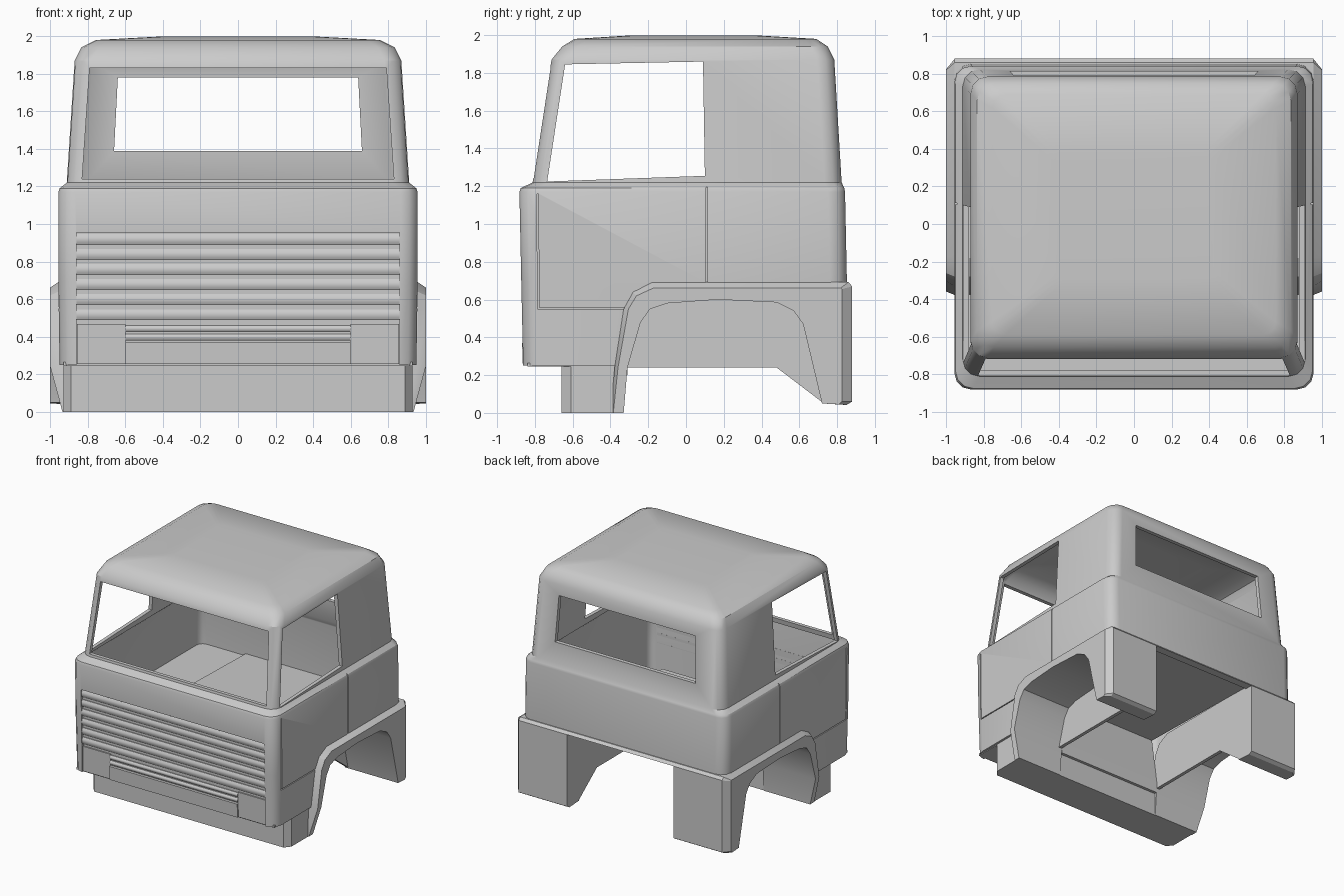
import bpy, bmesh, math

if "Cube" in bpy.data.objects:
    bpy.data.objects.remove(bpy.data.objects["Cube"])

AX = {'X': lambda p, u, v: (p, u, v), 'Y': lambda p, u, v: (u, p, v), 'Z': lambda p, u, v: (u, v, p)}


def loft(name, axis, sections, cap_start=True):
    """Skin a list of (position, outline) sections along an axis."""
    bm = bmesh.new()
    rings = [[bm.verts.new(AX[axis](p, u, v)) for u, v in pts] for p, pts in sections]
    for r, q in zip(rings, rings[1:]):
        for i in range(len(r)):
            j = (i + 1) % len(r)
            bm.faces.new((r[i], r[j], q[j], q[i]))
    bm.faces.new(rings[-1])
    if cap_start:
        bm.faces.new(rings[0])
    bmesh.ops.recalc_face_normals(bm, faces=bm.faces)
    me = bpy.data.meshes.new(name)
    bm.to_mesh(me)
    bm.free()
    ob = bpy.data.objects.new(name, me)
    bpy.context.collection.objects.link(ob)
    return ob


def prism(name, axis, a, b, pts):
    return loft(name, axis, [(a, pts), (b, pts)])


def rect(u0, u1, v0, v1):
    return [(u0, v0), (u1, v0), (u1, v1), (u0, v1)]


def activate(ob):
    bpy.ops.object.select_all(action='DESELECT')
    ob.select_set(True)
    bpy.context.view_layer.objects.active = ob


def smooth(ob, deg=32):
    activate(ob)
    bpy.ops.object.shade_smooth_by_angle(angle=math.radians(deg))


def cut(ob, cutter):
    cutter.hide_render = True
    m = ob.modifiers.new('cut', 'BOOLEAN')
    m.operation, m.solver, m.object = 'DIFFERENCE', 'EXACT', cutter
    activate(ob)
    bpy.ops.object.modifier_apply(modifier=m.name)
    bpy.data.objects.remove(cutter)


def rounded(hw, y0, y1, r, n=3):
    """Plan outline of the cab with rounded corners."""
    pts = []
    for cx, cy, start in ((hw - r, y1 - r, 0), (r - hw, y1 - r, 90), (r - hw, y0 + r, 180), (hw - r, y0 + r, 270)):
        for i in range(n + 1):
            t = math.radians(start + 90 * i / n)
            pts.append((cx + r * math.cos(t), cy + r * math.sin(t)))
    return pts


# Cab shell: stacked plan outlines, given wall thickness
levels = [(.25, .95, -.862, .858, .09), (.69, .957, -.872, .852, .09), (1.17, .957, -.882, .842, .09),
          (1.19, .95, -.875, .838, .09), (1.22, .912, -.812, .824, .09), (1.87, .87, -.712, .785, .09),
          (1.94, .835, -.655, .75, .09), (1.98, .755, -.59, .69, .07), (1.998, .42, -.30, .38, .05)]
cab = loft('cab_shell', 'Z', [(z, rounded(*a)) for z, *a in levels], cap_start=False)
sol = cab.modifiers.new('wall', 'SOLIDIFY')
sol.thickness, sol.offset = .035, -1
activate(cab)
bpy.ops.object.modifier_apply(modifier='wall')

# Window openings
cut(cab, prism('windscreen_cut', 'Y', -1.1, -.4, [(-.83, 1.24), (.83, 1.24), (.79, 1.83), (-.79, 1.83)]))
cut(cab, prism('side_window_cut', 'X', -1.1, 1.1, [(-.735, 1.225), (.10, 1.255), (.09, 1.86), (-.64, 1.845)]))
cut(cab, prism('rear_window_cut', 'Y', .6, 1.1, [(-.66, 1.39), (.66, 1.39), (.64, 1.78), (-.64, 1.78)]))
# Wheel area and grille recess
cut(cab, prism('wheel_cut', 'X', -1.2, 1.2, [(-.375, .2), (-.325, .55), (-.28, .64), (-.18, .688), (1, .688), (1, .2)]))
cut(cab, prism('grille_cut', 'X', -.86, .86, [(-1, .2), (-.842, .2), (-.856, .955), (-1, .955)]))
# Door gaps
for s in (-1, 1):
    cut(cab, prism('door_gap_cut', 'X', s * .942, s * 1.1, [(-.79, 1.16), (-.785, .55), (-.3, .55), (-.3, .558),
                                                         (-.777, .558), (-.782, 1.16)]))
    cut(cab, prism('door_rear_gap_cut', 'X', s * .942, s * 1.1, rect(.105, .113, .6, 1.2)))
smooth(cab)

# Grille slats, with shorter ones under them
for i in range(8):
    z, w = (.917 - .08 * i, .86) if i < 6 else (.442 - .045 * (i - 6), .6)
    h = .029 if i < 6 else .018
    y = -.85 - .018 * (z - .26)
    smooth(prism(f'grille_slat_{i + 1}', 'X', -w, w, [(y + .02, z - h), (y - .002, z - h), (y - .009, z - h * .5),
                                                    (y - .012, z), (y - .009, z + h * .5), (y, z + h),
                                                    (y + .02, z + h)]), 40)
prism('front_step', 'X', -.6, .6, [(-.83, .255), (-.864, .255), (-.868, .37), (-.83, .37)])
# Panels either side of the step
for side, s in (('right', 1), ('left', -1)):
    prism(f'lower_front_panel_{side}', 'X', s * .6, s * .858, [(-.83, .255), (-.852, .255), (-.857, .468), (-.83, .468)])

# Lower bumper and front floor
prism('bumper', 'Z', 0, .25, [(-.89, -.66), (.89, -.66), (.93, -.61), (.93, -.335), (-.93, -.335), (-.93, -.61)])
prism('front_floor', 'Z', .245, .265, rect(-.93, .93, -.838, -.33))

# Wheel arches: a thick band with a chamfered outer rim
arch = [(.72, .05), (.62, .47), (.57, .54), (.48, .585), (.17, .60), (-.10, .58), (-.19, .55), (-.24, .48),
        (-.31, .24), (-.33, 0)]
rim = [(-.40, 0), (-.378, .24), (-.33, .55), (-.28, .64), (-.18, .692), (.86, .692), (.88, .67), (.88, .06), (.85, .042)]
rim_in = [(-.385, 0), (-.36, .24), (-.305, .55), (-.262, .62), (-.17, .662), (.82, .662), (.825, .655), (.825, .06),
          (.81, .045)]
for side, s in (('right', 1), ('left', -1)):
    fender = loft(f'wheel_arch_{side}', 'X', [(s * .5, rim + arch), (s * .955, rim + arch), (s, rim_in + arch)])
    for v in fender.data.vertices:
        if v.co.z < .01 and abs(v.co.x) > .9:
            v.co.x *= .935
    smooth(fender, 25)
    prism(f'wheel_well_wall_{side}', 'X', s * .5, s * .53,
          [(-.34, .24), (.48, .24), (.73, .05), (.73, .65), (-.18, .65), (-.34, .5)])

# Engine tunnel between the wheel wells, and the rear lip joining the arches
prism('engine_tunnel', 'X', -.5, .5, [(-.335, .2), (-.335, .3), (-.40, .74), (.83, .71), (.83, .685), (-.37, .71),
                                     (-.31, .3), (-.31, .2)])
prism('rear_lip', 'X', -.5, .5, [(.81, .67), (.88, .67), (.86, .692), (.81, .692)])
